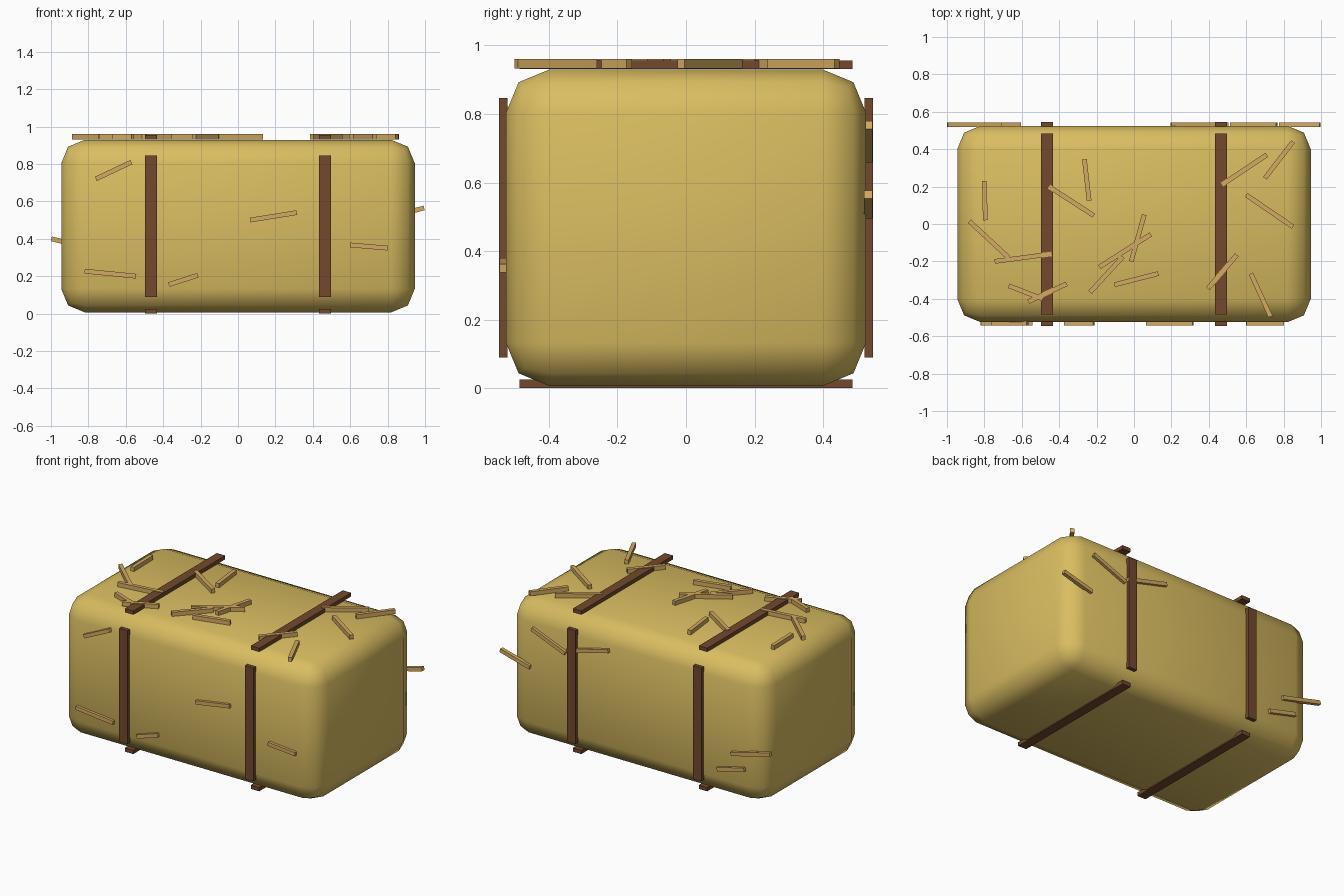
import bpy
import math
from mathutils import Matrix, Vector

cube = bpy.data.objects.get("Cube")
if cube:
    bpy.data.objects.remove(cube, do_unlink=True)


def material(name, rgb):
    mat = bpy.data.materials.new(name)
    mat.use_nodes = True
    mat.diffuse_color = (*rgb, 1)
    mat.node_tree.nodes["Principled BSDF"].inputs["Base Color"].default_value = (*rgb, 1)
    return mat


HAY = material("golden hay", (0.70, 0.51, 0.12))
STRAW = material("loose straw", (0.66, 0.40, 0.12))
TWINE = material("brown twine", (0.17, 0.066, 0.027))


def box(name, size, center, mat):
    bpy.ops.mesh.primitive_cube_add(size=1)
    obj = bpy.context.object
    obj.name = name
    obj.data.transform(Matrix.Diagonal((*size, 1)))
    obj.location = center
    obj.data.materials.append(mat)
    return obj


# Rounded bale
bale = box("bale", (1.89, 1.05, 0.922), (0, 0, 0.468), HAY)
bevel = bale.modifiers.new("rounding", "BEVEL")
bevel.width = 0.125
bevel.segments = 2
bevel.limit_method = "NONE"
bpy.ops.object.shade_smooth()

# Twine: four separate strips around the bale on each side
for side, x in (("right", -0.465), ("left", 0.465)):
    for place, z in (("top", 0.943), ("bottom", 0.0125)):
        box(f"{side}_{place}_strap", (0.062, 0.97, 0.025), (x, 0, z), TWINE)
    for place, y in (("front", -0.533), ("back", 0.533)):
        box(f"{side}_{place}_strap", (0.062, 0.025, 0.757), (x, y, 0.468), TWINE)


def straw(name, start, end, upright):
    """A square straw between two points lying on the top or on a side."""
    a, b = Vector(start), Vector(end)
    span = b - a
    size = (span.length, 0.025, 0.028) if not upright else (span.length, 0.025, 0.025)
    obj = box(name, size, (a + b) / 2, STRAW)
    if upright:
        obj.rotation_euler = (0, -math.atan2(span.z, span.x), 0)
    else:
        obj.rotation_euler = (0, 0, math.atan2(span.y, span.x))


# Loose straws: x and y of both ends on the top
top = [
    (-.80, .23, -.795, .02), (-.88, .015, -.67, -.18), (-.745, -.2, -.44, -.16),
    (-.67, -.33, -.49, -.40), (-.565, -.415, -.36, -.32), (-.455, .2, -.215, .045),
    (-.265, .345, -.24, .125), (.055, .05, -.015, -.2), (.09, -.055, -.185, -.23),
    (-.235, -.365, -.06, -.175), (-.105, -.325, .13, -.265), (.47, .21, .71, .37),
    (.70, .245, .85, .44), (.60, .155, .85, -.015), (.55, -.165, .395, -.345),
    (.625, -.265, .73, -.495),
]
for i, (x1, y1, x2, y2) in enumerate(top):
    straw(f"top_straw_{i + 1}", (x1, y1, 0.946), (x2, y2, 0.946), False)

# Loose straws: x and z of both ends on the front and back
front = [
    (-.76, .72, -.57, .81), (-.82, .227, -.545, .20), (-.37, .155, -.215, .205),
    (.065, .50, .315, .54), (.60, .367, .80, .35),
]
back = [
    (.778, .507, .995, .565), (.517, .67, .763, .768), (.197, .772, .502, .693),
    (-.998, .40, -.71, .328), (-.807, .249, -.607, .198),
]
for place, y, straws in (("front", -0.531, front), ("back", 0.531, back)):
    for i, (x1, z1, x2, z2) in enumerate(straws):
        straw(f"{place}_straw_{i + 1}", (x1, y, z1), (x2, y, z2), True)
